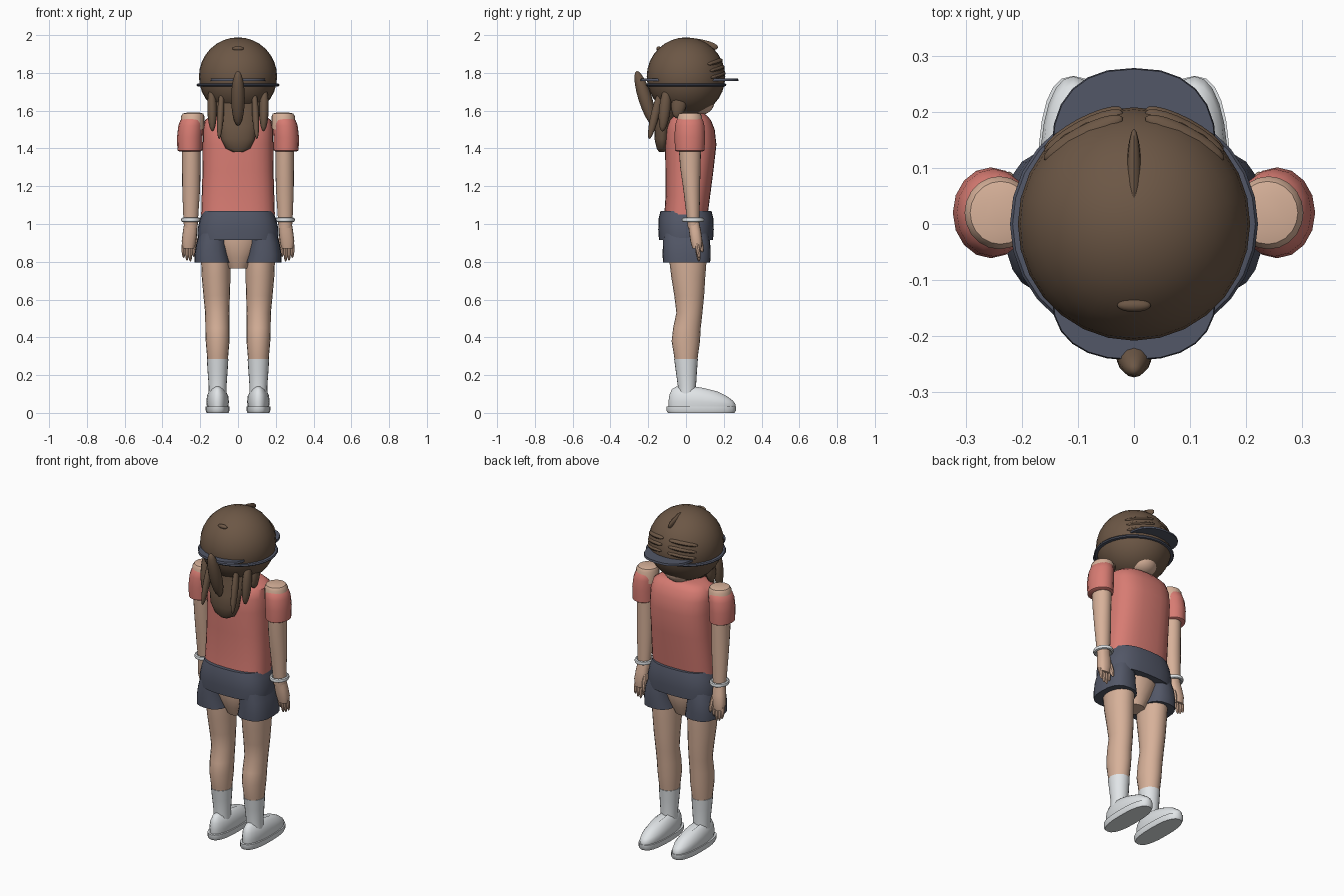
import bpy, bmesh, math
from mathutils import Vector


def material(name, r, g, b):
    m = bpy.data.materials.new(name)
    m.diffuse_color = (r, g, b, 1)
    return m


HAIR = material("brown hair", 0.15, 0.095, 0.06)
SHIRT = material("coral cloth", 0.68, 0.2, 0.17)
NAVY = material("dark slate cloth", 0.085, 0.095, 0.135)
SKIN = material("skin", 0.68, 0.44, 0.32)
WHITE = material("white", 0.75, 0.78, 0.8)


def finish(name, bm, mat, angle=40):
    bmesh.ops.recalc_face_normals(bm, faces=bm.faces)
    me = bpy.data.meshes.new(name)
    bm.to_mesh(me)
    bm.free()
    me.materials.append(mat)
    ob = bpy.data.objects.new(name, me)
    bpy.context.collection.objects.link(ob)
    bpy.ops.object.select_all(action='DESELECT')
    bpy.context.view_layer.objects.active = ob
    ob.select_set(True)
    bpy.ops.object.shade_smooth_by_angle(angle=math.radians(angle))
    return ob


def power(v, p):
    return math.copysign(abs(v) ** (2 / p), v)


def loft(name, rings, mat, n=20, p=2.0):
    """Skin stacked rings (x, y, z, half width, half depth)."""
    bm = bmesh.new()
    loops = []
    for x, y, z, rx, ry in rings:
        loops.append([bm.verts.new((x + rx * power(math.cos(a), p),
                                    y + ry * power(math.sin(a), p), z))
                      for a in (2 * math.pi * i / n for i in range(n))])
    for a, b in zip(loops, loops[1:]):
        for i in range(n):
            j = (i + 1) % n
            bm.faces.new((a[i], a[j], b[j], b[i]))
    bm.faces.new(loops[0])
    bm.faces.new(loops[-1])
    return finish(name, bm, mat)


def strand(name, a, b, wide, deep, mat, seg=12):
    """Ellipsoid stretched from point a to point b."""
    a, b = Vector(a), Vector(b)
    d = b - a
    bm = bmesh.new()
    bmesh.ops.create_uvsphere(bm, u_segments=seg, v_segments=10, radius=1)
    z = d.normalized()
    side = Vector((1, 0, 0)) if abs(z.x) < 0.8 else Vector((0, 1, 0))
    y = z.cross(side).normalized()
    x = y.cross(z)
    for v in bm.verts:
        c = v.co.copy()
        v.co = (a + b) / 2 + x * c.x * wide + y * c.y * deep + z * c.z * d.length / 2
    return finish(name, bm, mat)


def ball(name, c, r, mat, seg=24):
    bm = bmesh.new()
    bmesh.ops.create_uvsphere(bm, u_segments=seg, v_segments=16, radius=1)
    for v in bm.verts:
        v.co = [c[i] + v.co[i] * r[i] for i in range(3)]
    return finish(name, bm, mat)


def torus(name, c, rx, ry, thick, height, mat, n=28):
    bm = bmesh.new()
    k = 8
    vs = [[bm.verts.new((c[0] + (rx + thick * math.cos(b)) * math.cos(a),
                         c[1] + (ry + thick * math.cos(b)) * math.sin(a),
                         c[2] + height * math.sin(b)))
           for b in (2 * math.pi * j / k for j in range(k))]
          for a in (2 * math.pi * i / n for i in range(n))]
    for i in range(n):
        for j in range(k):
            bm.faces.new((vs[i][j], vs[(i + 1) % n][j],
                          vs[(i + 1) % n][(j + 1) % k], vs[i][(j + 1) % k]))
    return finish(name, bm, mat)


# Head, neck and hair cap
ball("hair_cap", (0, 0, 1.78), (0.207, 0.208, 0.208), HAIR, 28)
ball("chin", (0, 0.065, 1.645), (0.085, 0.085, 0.07), SKIN)
loft("neck", [(0, 0.03, 1.5, 0.075, 0.07), (0, 0.03, 1.58, 0.06, 0.06),
              (0, 0.03, 1.66, 0.06, 0.06)], SKIN)
strand("hair_parting", (0, -0.07, 1.965), (0, 0.17, 1.935), 0.015, 0.032, HAIR)
strand("crown_tuft", (-0.03, -0.145, 1.929), (0.03, -0.145, 1.929), 0.012, 0.012, HAIR)

# Fringe locks across the front
for s in (-1, 1):
    for i, (z, r) in enumerate(((1.86, 0.19), (1.825, 0.2), (1.79, 0.205))):
        strand("fringe_lock", (s * 0.02, r, z + 0.01),
               (s * 0.16, r - 0.075, z - 0.015), 0.022, 0.015, HAIR)

# Hair falling down the back
loft("back_hair", [(0, -0.13, 1.38, 0.025, 0.012), (0, -0.125, 1.40, 0.065, 0.03),
                   (0, -0.125, 1.45, 0.09, 0.042), (0, -0.12, 1.52, 0.1, 0.045),
                   (0, -0.09, 1.6, 0.12, 0.06), (0, -0.05, 1.66, 0.14, 0.1)], HAIR)
strand("ponytail", (0, -0.262, 1.81), (0, -0.17, 1.52), 0.036, 0.036, HAIR)
ball("nape_hair", (0, -0.035, 1.64), (0.125, 0.09, 0.085), HAIR)
for s in (-1, 1):
    strand("outer_back_lock", (s * 0.14, -0.1, 1.73), (s * 0.135, -0.125, 1.49), 0.025, 0.03, HAIR)
    strand("inner_back_lock", (s * 0.085, -0.13, 1.72), (s * 0.1, -0.195, 1.45), 0.018, 0.022, HAIR)
    strand("side_lock", (s * 0.13, -0.02, 1.73), (s * 0.14, -0.05, 1.56), 0.025, 0.04, HAIR)

# Visor: band, front brim and rear brim
torus("visor_band", (0, 0, 1.736), 0.205, 0.198, 0.016, 0.009, NAVY)
for name, y, ry in (("front_brim", 0.13, 0.148), ("rear_brim", -0.125, 0.118)):
    loft(name, [(0, y, 1.757, 0.147, ry), (0, y, 1.769, 0.145, ry - 0.002)], NAVY, 24, 2.4)

# Shirt body
loft("shirt", [(0, 0.0, 1.05, 0.195, 0.115), (0, 0.01, 1.15, 0.192, 0.118),
               (0, 0.018, 1.28, 0.188, 0.127), (0, 0.025, 1.42, 0.187, 0.136),
               (0, 0.022, 1.5, 0.185, 0.13), (0, 0.02, 1.55, 0.175, 0.112),
               (0, 0.02, 1.575, 0.14, 0.09), (0, 0.025, 1.585, 0.075, 0.07)],
     SHIRT, 28, 2.6)

# Shorts waist, hips and open crotch gap
loft("shorts_waist", [(0, 0, 0.915, 0.212, 0.143), (0, 0, 0.97, 0.215, 0.147),
                      (0, 0, 1.03, 0.2, 0.145), (0, 0, 1.07, 0.185, 0.135)], NAVY, 28, 2.7)
loft("hips", [(0, 0, 0.765, 0.055, 0.06), (0, 0, 0.82, 0.085, 0.085),
              (0, 0, 0.9, 0.13, 0.11), (0, 0, 0.95, 0.13, 0.11)], SKIN)

for s in (-1, 1):
    # Shorts leg
    loft("shorts_leg", [(s * 0.135, 0.003, 0.795, 0.096, 0.125), (s * 0.14, 0.003, 0.84, 0.09, 0.127),
                        (s * 0.138, 0.003, 0.9, 0.082, 0.125), (s * 0.13, 0, 0.95, 0.075, 0.12)],
         NAVY, 20, 2.6)
    # Leg
    loft("leg", [(s * 0.108, 0, 0.25, 0.052, 0.056), (s * 0.108, 0, 0.3, 0.056, 0.063),
                 (s * 0.108, -0.001, 0.38, 0.063, 0.075), (s * 0.109, 0.005, 0.45, 0.064, 0.073),
                 (s * 0.11, 0.018, 0.53, 0.064, 0.069), (s * 0.113, 0.017, 0.62, 0.07, 0.079),
                 (s * 0.116, 0.012, 0.72, 0.076, 0.09), (s * 0.118, 0.01, 0.82, 0.078, 0.1),
                 (s * 0.12, 0.008, 0.9, 0.078, 0.1)], SKIN)
    # Sock
    loft("sock", [(s * 0.108, 0.005, 0.08, 0.048, 0.05), (s * 0.108, 0.005, 0.14, 0.047, 0.048),
                  (s * 0.108, 0.002, 0.22, 0.053, 0.056), (s * 0.108, 0, 0.285, 0.057, 0.063)], WHITE)
    # Shoe sole and rounded upper sloping down to the toe
    loft("shoe_sole", [(s * 0.108, 0.08, 0.0, 0.058, 0.176), (s * 0.108, 0.08, 0.012, 0.063, 0.184),
                       (s * 0.108, 0.08, 0.034, 0.063, 0.184)], WHITE, 24, 2.5)
    up = loft("shoe_upper", [(s * 0.108, 0.085, 0.03, 0.056, 0.176), (s * 0.108, 0.085, 0.06, 0.06, 0.178),
                             (s * 0.108, 0.08, 0.095, 0.056, 0.168), (s * 0.108, 0.07, 0.125, 0.04, 0.145),
                             (s * 0.108, 0.06, 0.14, 0.02, 0.11)], WHITE, 24, 2.2)
    for v in up.data.vertices:
        t = max(0, (v.co.y - 0.04) / 0.22)
        v.co.z = 0.03 + (v.co.z - 0.03) * (1 - 0.5 * t ** 1.3)

    # Sleeve and exposed shoulder
    loft("sleeve", [(s * 0.255, 0.02, 1.385, 0.058, 0.07), (s * 0.255, 0.02, 1.39, 0.066, 0.078),
                    (s * 0.255, 0.02, 1.46, 0.068, 0.081), (s * 0.25, 0.02, 1.52, 0.066, 0.078),
                    (s * 0.245, 0.02, 1.55, 0.06, 0.07), (s * 0.242, 0.02, 1.562, 0.05, 0.06)], SHIRT, 16)
    loft("shoulder", [(s * 0.24, 0.02, 1.5, 0.062, 0.065), (s * 0.24, 0.02, 1.57, 0.062, 0.065),
                      (s * 0.238, 0.02, 1.585, 0.054, 0.056), (s * 0.236, 0.02, 1.59, 0.03, 0.035)], SKIN)
    # Arm
    loft("arm", [(s * 0.25, 0.04, 0.98, 0.036, 0.03), (s * 0.25, 0.037, 1.05, 0.04, 0.035),
                 (s * 0.248, 0.03, 1.18, 0.047, 0.044), (s * 0.247, 0.023, 1.3, 0.049, 0.054),
                 (s * 0.247, 0.02, 1.42, 0.05, 0.06)], SKIN)
    torus("bracelet", (s * 0.249, 0.037, 1.022), 0.043, 0.05, 0.01, 0.012, WHITE, 20)
    # Hand with fingers hanging down and a thumb
    loft("palm", [(s * 0.262, 0.058, 0.87, 0.03, 0.024), (s * 0.26, 0.055, 0.91, 0.038, 0.032),
                  (s * 0.254, 0.048, 0.96, 0.038, 0.032), (s * 0.25, 0.04, 1.01, 0.034, 0.03)],
         SKIN, 16, 2.4)
    for i, low in enumerate((0.825, 0.8, 0.805, 0.82)):
        x = 0.234 + i * 0.018
        strand("finger", (s * x, 0.054, 0.92), (s * x, 0.07, low), 0.011, 0.012, SKIN, 8)
    strand("thumb", (s * 0.228, 0.06, 0.96), (s * 0.222, 0.088, 0.85), 0.012, 0.014, SKIN, 8)
